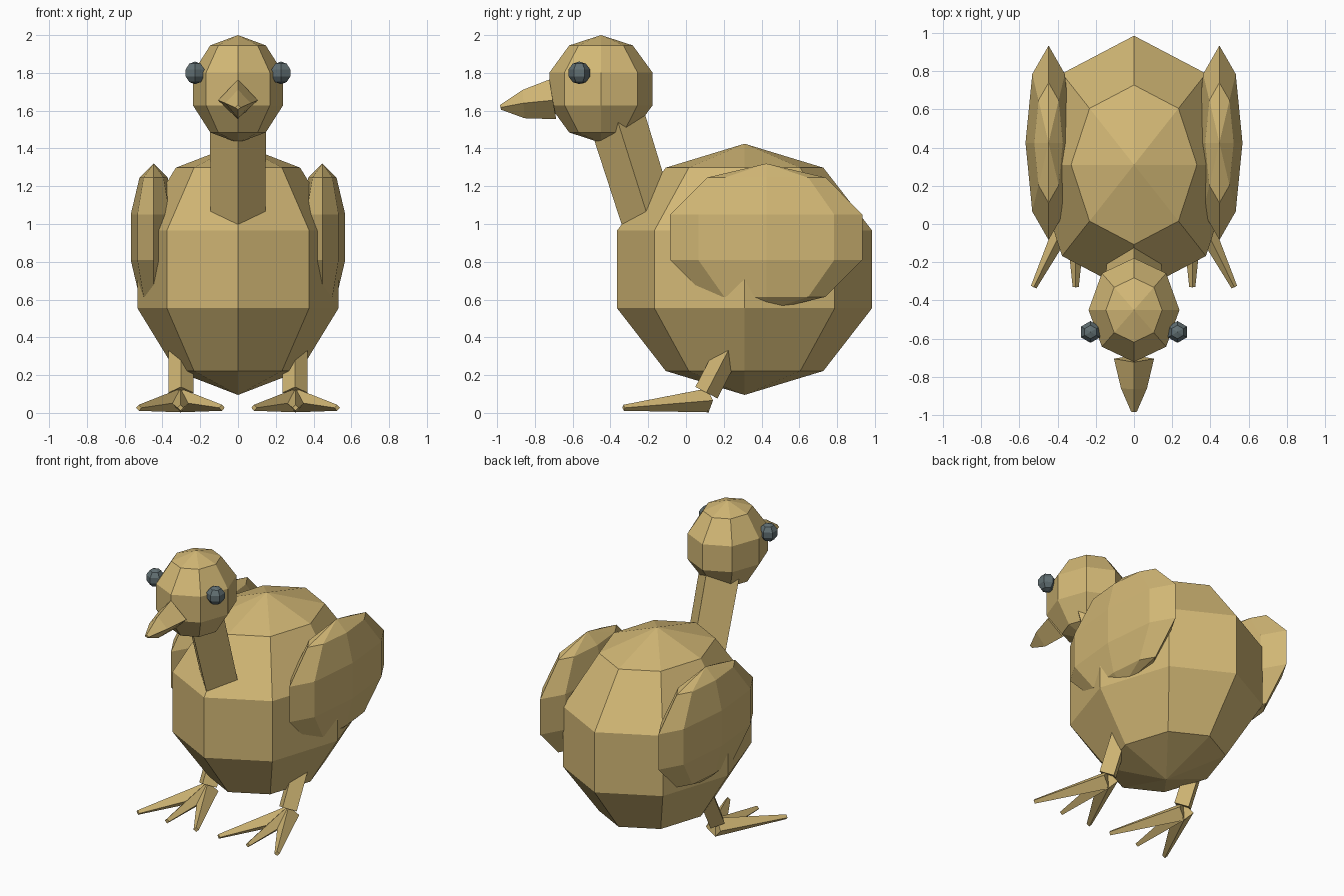
import bpy, bmesh
from mathutils import Matrix, Vector

if "Cube" in bpy.data.objects:
    bpy.data.objects.remove(bpy.data.objects["Cube"])


def material(name, rgb):
    m = bpy.data.materials.new(name)
    m.diffuse_color = (*rgb, 1)
    m.use_nodes = True
    m.node_tree.nodes["Principled BSDF"].inputs["Base Color"].default_value = m.diffuse_color
    return m


tan = material("tan", (0.65, 0.48, 0.18))
slate = material("slate", (0.12, 0.16, 0.17))


def finish(name, bm, mat):
    bmesh.ops.recalc_face_normals(bm, faces=bm.faces)
    mesh = bpy.data.meshes.new(name)
    bm.to_mesh(mesh)
    bm.free()
    mesh.materials.append(mat)
    ob = bpy.data.objects.new(name, mesh)
    bpy.context.collection.objects.link(ob)
    return ob


def ball(name, centre, radii, segments=8, mat=tan):
    bm = bmesh.new()
    m = Matrix.Translation(centre) @ Matrix.Diagonal((*radii, 1))
    bmesh.ops.create_uvsphere(bm, u_segments=segments, v_segments=5, radius=1, matrix=m)
    return finish(name, bm, mat)


def limb(name, start, end, r1, r2):
    """Four-sided tapered bar between two points, one edge facing up."""
    bm = bmesh.new()
    a, b = Vector(start), Vector(end)
    turn = (b - a).to_track_quat('Z', 'Y').to_matrix().to_4x4()
    bmesh.ops.create_cone(bm, cap_ends=True, segments=4, radius1=r1, radius2=r2,
                          depth=(b - a).length,
                          matrix=Matrix.Translation((a + b) / 2) @ turn)
    return finish(name, bm, tan)


# body, head and neck
ball("body", (0, 0.31, 0.76), (0.56, 0.71, 0.665))
ball("head", (0, -0.45, 1.715), (0.25, 0.286, 0.285))
limb("neck", (0, -0.165, 0.92), (0, -0.395, 1.65), 0.143, 0.15)

# beak: diamond sections (y, tilt, top, middle, bottom, half width)
bm = bmesh.new()
rings = []
for y, tilt, top, mid, low, w in [(-0.705, 0.018, 1.765, 1.655, 1.555, 0.105),
                                  (-0.86, 0.005, 1.71, 1.64, 1.56, 0.068),
                                  (-0.982, 0.003, 1.63, 1.617, 1.605, 0.015)]:
    rings.append([bm.verts.new(p) for p in
                  ((0, y - tilt, top), (w, y, mid), (0, y + tilt, low), (-w, y, mid))])
for a, b in zip(rings, rings[1:]):
    for i in range(4):
        j = (i + 1) % 4
        bm.faces.new((a[i], a[j], b[j], b[i]))
bm.faces.new(rings[0])
bm.faces.new(rings[-1])
finish("beak", bm, tan)

# paired parts
for side, s in (("left", 1), ("right", -1)):
    ball(side + "_eye", (s * 0.2275, -0.565, 1.80), (0.06, 0.06, 0.06), 6, slate)
    ball(side + "_wing", (s * 0.447, 0.425, 0.93), (0.127, 0.535, 0.39))
    limb(side + "_leg", (s * 0.302, 0.108, 0.107), (s * 0.302, 0.26, 0.40), 0.066, 0.066)
    for toe, dx in (("inner", -0.22), ("middle", 0), ("outer", 0.22)):
        limb(f"{side}_{toe}_toe", (s * 0.305, 0.115, 0.066),
             (s * (0.305 + dx), -0.33, 0.027), 0.063, 0.016)
